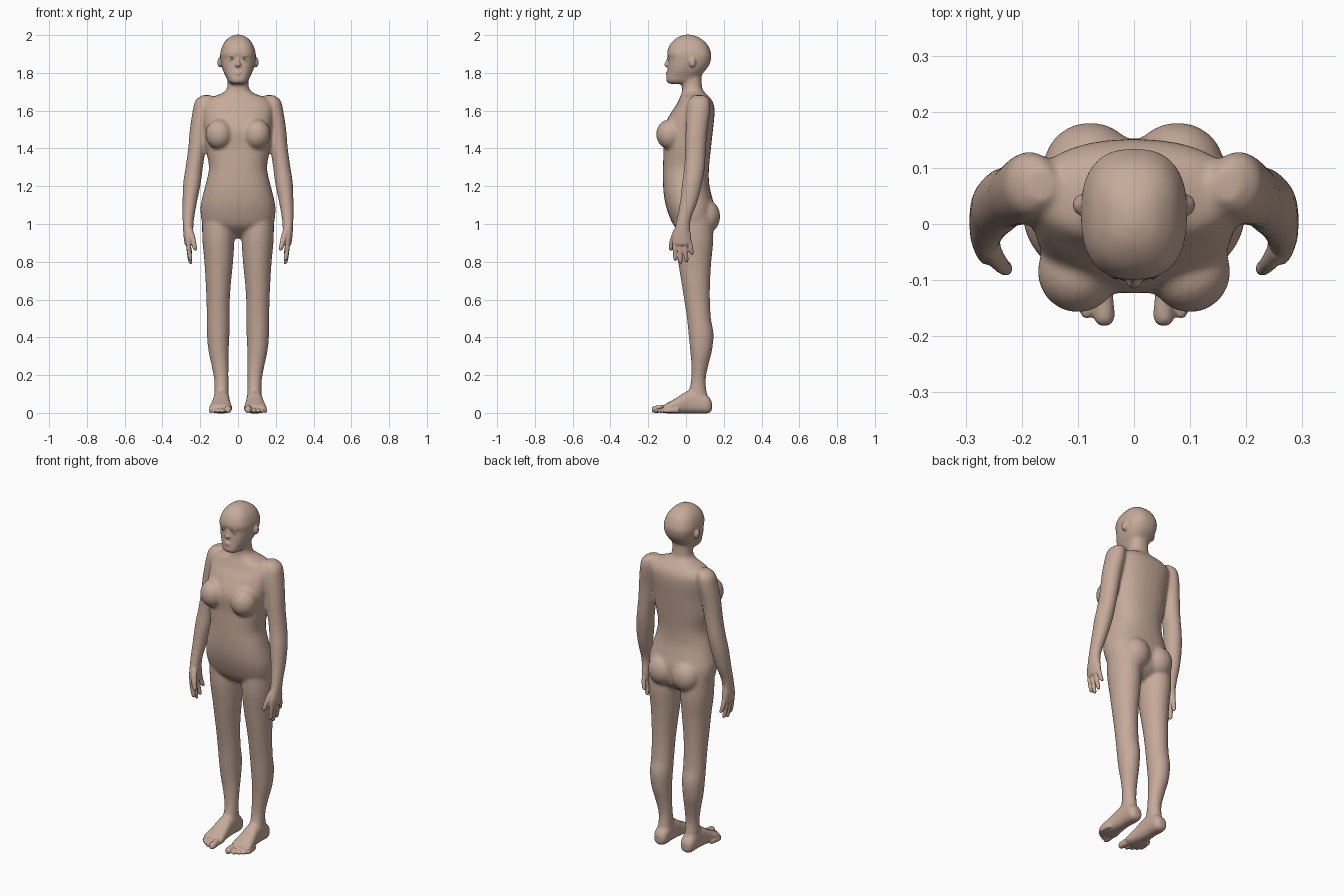
import bpy, bmesh, math
from mathutils import Matrix, Vector


def spline(rows, steps=5):
    """Smooth a short list of section rows (Catmull-Rom)."""
    out = []
    for i in range(len(rows) - 1):
        p0, p1 = rows[max(i - 1, 0)], rows[i]
        p2, p3 = rows[i + 1], rows[min(i + 2, len(rows) - 1)]
        for k in range(steps):
            t = k / steps
            out.append([0.5 * (2 * b + (c - a) * t + (2 * a - 5 * b + 4 * c - d) * t * t
                               + (3 * b - a - 3 * c + d) * t ** 3)
                        for a, b, c, d in zip(p0, p1, p2, p3)])
    return out + [list(rows[-1])]


def loft(bm, rows, axis='z', n=2.0, side=1, seg=32):
    """Rows are (position on axis, centre x, half width, low, high)."""
    rings = []
    for t, cx, r, lo, hi in spline(rows):
        ring = []
        for k in range(seg):
            a = 2 * math.pi * k / seg
            c, s = math.cos(a), math.sin(a)
            u = math.copysign(abs(c) ** (2 / n), c) * r + cx
            v = math.copysign(abs(s) ** (2 / n), s) * (hi - lo) / 2 + (lo + hi) / 2
            ring.append(bm.verts.new((side * u, v, t) if axis == 'z' else (side * u, t, v)))
        rings.append(ring)
    for a, b in zip(rings, rings[1:]):
        for k in range(seg):
            bm.faces.new((a[k], a[(k + 1) % seg], b[(k + 1) % seg], b[k]))
    bm.faces.new(rings[0])
    bm.faces.new(rings[-1])


def blob(bm, loc, rad):
    m = Matrix.Translation(loc) @ Matrix.Diagonal((*rad, 1))
    bmesh.ops.create_uvsphere(bm, u_segments=32, v_segments=20, radius=1, matrix=m)


def finish(bm, name, mat):
    bmesh.ops.recalc_face_normals(bm, faces=bm.faces)
    me = bpy.data.meshes.new(name)
    bm.to_mesh(me)
    bm.free()
    me.shade_smooth()
    me.materials.append(mat)
    ob = bpy.data.objects.new(name, me)
    bpy.context.collection.objects.link(ob)
    return ob


def fuse(ob, voxel, iterations):
    """Blend overlapping parts into one skin."""
    r = ob.modifiers.new('fuse', 'REMESH')
    r.mode, r.voxel_size, r.use_smooth_shade = 'VOXEL', voxel, True
    s = ob.modifiers.new('soften', 'SMOOTH')
    s.factor, s.iterations = 0.5, iterations


def material(name, rgb):
    m = bpy.data.materials.new(name)
    m.diffuse_color = (*rgb, 1)
    return m


skin = material('skin', (0.56, 0.40, 0.32))
white = material('eye_white', (0.75, 0.70, 0.66))
dark = material('pupil', (0.06, 0.05, 0.05))

# Torso and neck
core = bmesh.new()
loft(core, [(.925, 0, .05, .02, .08), (.96, 0, .14, -.03, .125), (1.0, 0, .187, -.07, .145),
            (1.08, 0, .199, -.102, .152), (1.15, 0, .187, -.117, .136), (1.22, 0, .169, -.122, .122),
            (1.30, 0, .154, -.122, .122), (1.40, 0, .170, -.119, .132), (1.50, 0, .178, -.122, .143),
            (1.58, 0, .185, -.085, .151), (1.63, 0, .185, -.052, .148), (1.665, 0, .155, -.035, .130),
            (1.69, 0, .09, -.024, .106), (1.72, 0, .058, -.02, .086), (1.80, 0, .056, -.02, .082)], n=2.3)

# Head
loft(core, [(2.003, 0, .012, -.004, .024), (1.99, 0, .044, -.042, .065), (1.955, 0, .077, -.082, .11),
            (1.905, 0, .094, -.101, .133), (1.875, 0, .094, -.093, .133), (1.84, 0, .088, -.096, .122),
            (1.81, 0, .079, -.098, .10), (1.78, 0, .064, -.103, .072), (1.755, 0, .052, -.104, .04),
            (1.742, 0, .036, -.09, .01)], n=2.5)

for s in (1, -1):
    # Chest and buttocks
    blob(core, (s * .1, -.085, 1.475), (.072, .073, .08))
    blob(core, (s * .078, .105, 1.04), (.082, .076, .09))
    # Arms and palms
    loft(core, [(1.682, .165, .025, .04, .10), (1.655, .18, .045, .015, .125), (1.60, .19, .05, .003, .128),
                (1.50, .205, .05, -.002, .114), (1.40, .217, .047, -.005, .106), (1.30, .232, .046, -.01, .1),
                (1.22, .243, .047, -.02, .087), (1.12, .255, .039, -.032, .062), (1.03, .263, .031, -.048, .028),
                (.98, .264, .028, -.06, .022), (.93, .263, .025, -.074, .03), (.885, .261, .021, -.074, .03)],
         side=s)
    # Legs
    loft(core, [(1.04, .105, .085, -.06, .14), (.92, .104, .085, -.058, .145), (.80, .102, .076, -.042, .134),
                (.70, .104, .068, -.026, .128), (.60, .105, .062, -.01, .127), (.50, .105, .061, .005, .132),
                (.42, .105, .060, .013, .146), (.33, .103, .054, .022, .138), (.25, .095, .045, .028, .118),
                (.17, .088, .038, .026, .104), (.10, .087, .038, .012, .112), (.04, .087, .038, .01, .128)],
         side=s)
    # Feet
    loft(core, [(.137, .087, .022, .01, .06), (.115, .087, .04, -.003, .09), (.05, .087, .042, -.003, .12),
                (0, .088, .045, -.003, .112), (-.05, .09, .053, -.003, .08), (-.095, .091, .062, -.003, .055),
                (-.122, .09, .056, 0, .04)], axis='y', n=2.5, side=s)
core = finish(core, 'body_core', skin)
fuse(core, .008, 8)

# Gather the softened core, then add the small features
dg = bpy.context.evaluated_depsgraph_get()
bm = bmesh.new()
soft = bpy.data.meshes.new_from_object(core.evaluated_get(dg))
bm.from_mesh(soft)
bpy.data.objects.remove(core)

# Nose and lips
loft(bm, [(1.885, 0, .008, -.098, -.07), (1.86, 0, .01, -.108, -.07), (1.842, 0, .017, -.116, -.07),
          (1.832, 0, .012, -.106, -.07)])
blob(bm, (0, -.094, 1.803), (.024, .012, .006))
blob(bm, (0, -.094, 1.793), (.021, .012, .006))

for s in (1, -1):
    # Ears
    blob(bm, (s * .095, .034, 1.856), (.014, .018, .027))
    # Eyelids
    blob(bm, (s * .033, -.083, 1.889), (.019, .013, .006))
    blob(bm, (s * .033, -.083, 1.867), (.018, .012, .005))
    # Fingers
    for y0, y1, tip in ((-.06, -.056, .805), (-.034, -.029, .788), (-.008, .004, .797), (.018, .032, .838)):
        h, r = .91 - tip, .0125
        loft(bm, [(.91 - h * t, .262 - .012 * t * t, r * k, y0 + (y1 - y0) * t - r * k, y0 + (y1 - y0) * t + r * k)
                  for t, k in ((0, 1), (.35, 1), (.7, .95), (.92, .8), (1, .35))], side=s, seg=16)
    # Thumb
    loft(bm, [(.975, .256, .016, -.062, -.02), (.94, .245, .016, -.078, -.045), (.90, .235, .014, -.089, -.06),
              (.872, .228, .012, -.092, -.067), (.86, .226, .006, -.086, -.074)], side=s, seg=16)
    # Toes
    for x, tip, r in ((.053, -.18, .0185), (.084, -.167, .0125), (.107, -.153, .012),
                      (.127, -.137, .0115), (.144, -.118, .011)):
        loft(bm, [(tip + .08, x + (.09 - x) * .15, r, 0, 2 * r + .008), (tip + .04, x, r * .92, 0, 2 * r + .004),
                  (tip + .015, x, r, 0, 2 * r), (tip + .003, x, r * .75, .002, 1.7 * r),
                  (tip - .001, x, r * .35, .006, 1.2 * r)], axis='y', side=s, seg=16)

body = finish(bm, 'body', skin)
fuse(body, .005, 2)

# Eyes
for s, label in ((1, 'left'), (-1, 'right')):
    e = bmesh.new()
    blob(e, (s * .033, -.0845, 1.878), (.013, .0125, .0105))
    finish(e, label + '_eyeball', white)
    p = bmesh.new()
    blob(p, (s * .033, -.0945, 1.878), (.0055, .004, .0055))
    finish(p, label + '_pupil', dark)
